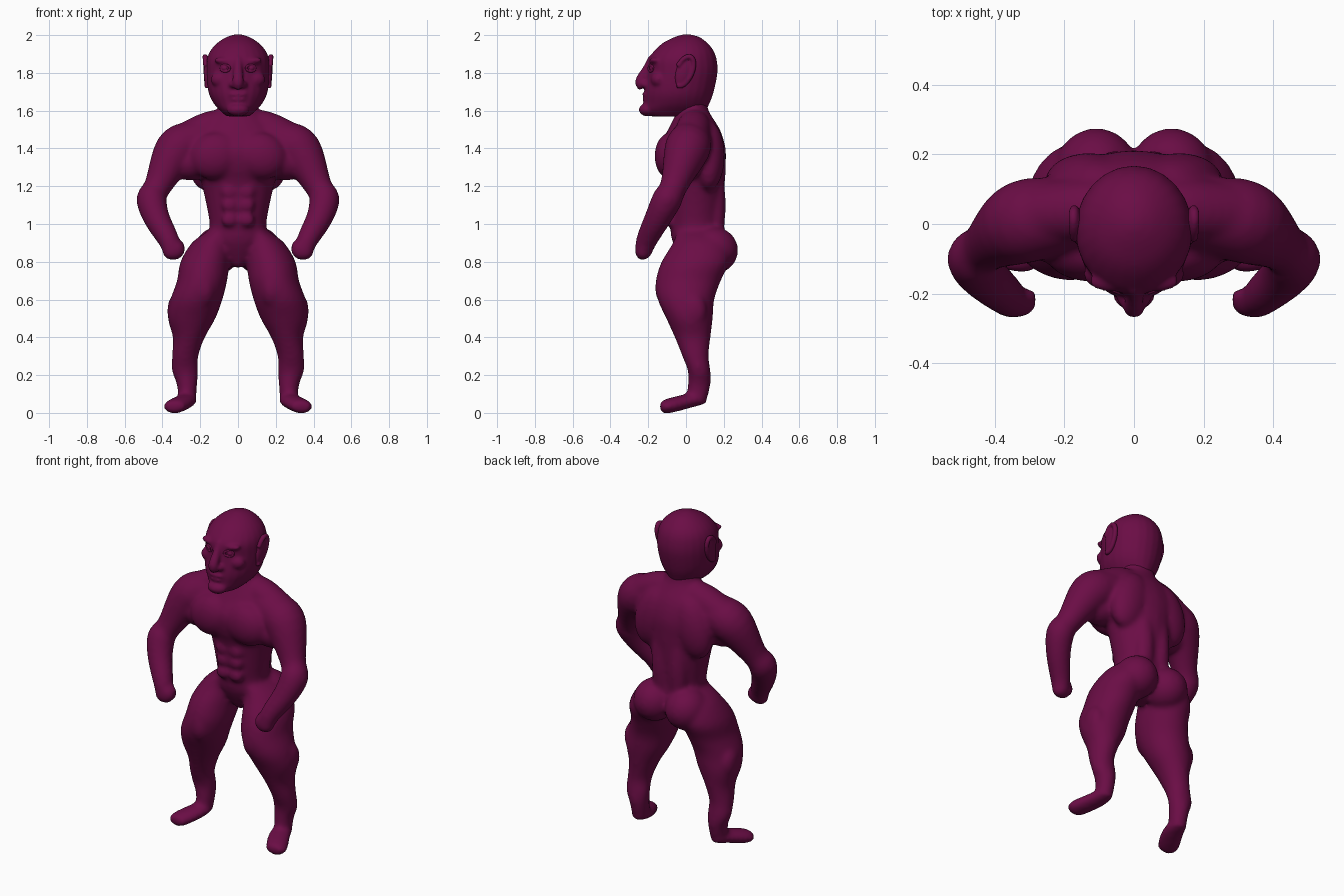
import bpy, bmesh, math
from mathutils import Vector, Matrix

cube = bpy.data.objects.get("Cube")
if cube:
    bpy.data.objects.remove(cube)

PLUM = (.145, .004, .06, 1)
skin = bpy.data.materials.new("plum skin")
skin.diffuse_color = PLUM
skin.use_nodes = True
shader = skin.node_tree.nodes["Principled BSDF"]
shader.inputs["Base Color"].default_value = PLUM
shader.inputs["Roughness"].default_value = .7

SIDES, STEPS = 24, 4
LEFT, RIGHT = 1, -1
UNIT_CIRCLE = [(math.cos(math.tau * i / SIDES), math.sin(math.tau * i / SIDES))
               for i in range(SIDES)]


def flowing(rows):
    """Fill in a smooth curve through a few control rows."""
    rows = [Vector(row) for row in rows]
    padded = [rows[0], *rows, rows[-1]]
    curve = []
    for before, start, end, after in zip(padded, rows, rows[1:], padded[3:]):
        tangent_in, tangent_out = (end - before) / 2, (after - start) / 2
        for step in range(STEPS):
            t = step / STEPS
            ease = t * t * (3 - 2 * t)
            curve.append(start.lerp(end, ease)
                         + tangent_in * t * (1 - t) ** 2
                         - tangent_out * t * t * (1 - t))
    return curve + [rows[-1]]


def bridge(bm, rings):
    """Join closed rings of points into a capped solid."""
    loops = [[bm.verts.new(point) for point in ring] for ring in rings]
    for lower, upper in zip(loops, loops[1:]):
        for i in range(SIDES):
            j = (i + 1) % SIDES
            bm.faces.new((lower[i], lower[j], upper[j], upper[i]))
    bm.faces.new(loops[0][::-1])
    bm.faces.new(loops[-1])


def loft(bm, rows, side=LEFT):
    """Level ellipses, each given by height, half width, front, back and centre x."""
    bridge(bm, [[(side * (x + half * c), (front + back) / 2 + (back - front) / 2 * s, z)
                 for c, s in UNIT_CIRCLE]
                for z, half, front, back, x in flowing(rows)])


def tube(bm, rows, side=LEFT, across=(0, 1, 0), flatness=1):
    """Round limb along a path, each point given by x, y, z and radius."""
    rows = flowing(rows)
    points = [row.xyz for row in rows]
    rings = []
    for i, row in enumerate(rows):
        ahead = points[min(i + 1, len(points) - 1)] - points[max(i - 1, 0)]
        u = Vector(across).cross(ahead).normalized()
        v = ahead.normalized().cross(u) * flatness
        ring = [points[i] + (u * c + v * s) * row.w for c, s in UNIT_CIRCLE]
        rings.append([(side * p.x, p.y, p.z) for p in ring])
    bridge(bm, rings)


def blob(bm, at, size, side=LEFT, tilt=0, roll=0):
    """Ellipsoid muscle or feature, tilted about x and rolled about y."""
    x, y, z = at
    matrix = (Matrix.Translation((side * x, y, z))
              @ Matrix.Rotation(side * roll, 4, 'Y') @ Matrix.Rotation(tilt, 4, 'X')
              @ Matrix.Diagonal((*size, 1)))
    bmesh.ops.create_uvsphere(bm, u_segments=SIDES, v_segments=SIDES // 2,
                              radius=1, matrix=matrix)


def finish(bm, name, voxel, smoothing):
    """Blend the overlapping solids into one smooth skin."""
    bmesh.ops.recalc_face_normals(bm, faces=bm.faces)
    mesh = bpy.data.meshes.new(name)
    bm.to_mesh(mesh)
    bm.free()
    mesh.materials.append(skin)
    part = bpy.data.objects.new(name, mesh)
    bpy.context.collection.objects.link(part)
    blend = part.modifiers.new("blend", 'REMESH')
    blend.mode = 'VOXEL'
    blend.voxel_size = voxel
    blend.use_smooth_shade = True
    soften = part.modifiers.new("soften", 'SMOOTH')
    soften.iterations = smoothing


# Torso and neck
body = bmesh.new()
loft(body, [(.77, .025, 0, .1, 0), (.9, .16, -.07, .19, 0), (1, .15, -.085, .19, 0),
            (1.2, .19, -.105, .205, 0), (1.3, .22, -.14, .21, 0), (1.4, .24, -.15, .21, 0),
            (1.5, .22, -.095, .18, 0), (1.6, .11, -.05, .12, 0), (1.68, .1, -.05, .11, 0)])

for side in (LEFT, RIGHT):
    # Chest, armpit, stomach, back and buttock muscles
    blob(body, at=(.12, -.08, 1.36), size=(.14, .087, .125), side=side, roll=.3)
    blob(body, at=(.24, -.01, 1.33), size=(.12, .1, .1), side=side, roll=.2)
    for height in (1.02, 1.1, 1.17):
        blob(body, at=(.045, -.085, height), size=(.045, .028, .036), side=side)
    blob(body, at=(.13, .12, 1.36), size=(.12, .085, .19), side=side, roll=-.3)
    blob(body, at=(.055, .155, 1.1), size=(.06, .055, .25), side=side)
    blob(body, at=(.108, .145, .86), size=(.123, .132, .125), side=side)

    # Shoulder slope, then arm from shoulder to wrist
    tube(body, [(.02, .05, 1.54, .07), (.14, .04, 1.51, .09), (.27, .03, 1.45, .09)], side)
    tube(body, [(.15, .03, 1.46, .1), (.25, .02, 1.43, .115), (.33, 0, 1.38, .118),
                (.425, -.065, 1.2, .073), (.457, -.1, 1.13, .08),
                (.43, -.15, 1.03, .07), (.365, -.21, .91, .056), (.345, -.23, .83, .042)], side)

    # Elbow, fist and thumb
    blob(body, at=(.5, -.1, 1.13), size=(.04, .04, .05), side=side)
    blob(body, at=(.342, -.23, .862), size=(.062, .04, .056), side=side, roll=.2)
    blob(body, at=(.305, -.21, .87), size=(.026, .024, .045), side=side)

    # Leg from hip to heel, with thigh and knee muscles
    loft(body, [(.96, .075, -.05, .19, .09), (.9, .105, -.07, .22, .14),
                (.8, .13, -.13, .23, .175), (.7, .133, -.16, .185, .19),
                (.6, .138, -.15, .15, .22), (.5, .126, -.105, .142, .245),
                (.4, .085, -.06, .13, .26), (.3, .07, -.02, .12, .28),
                (.22, .07, .01, .13, .28), (.15, .054, .01, .13, .27),
                (.045, .045, 0, .105, .27)], side)
    blob(body, at=(.33, .04, .54), size=(.045, .07, .09), side=side)
    blob(body, at=(.18, -.08, .66), size=(.07, .085, .11), side=side)

    # Foot turned slightly outward
    tube(body, [(.265, .1, .065, .03), (.27, .07, .07, .05), (.285, 0, .06, .062),
                (.335, -.1, .035, .062), (.345, -.135, .03, .04)],
         side, across=(0, 0, 1), flatness=.62)
finish(body, "body", voxel=.013, smoothing=9)

# Skull and jaw
head = bmesh.new()
loft(head, [(1.57, .06, -.19, .02, 0), (1.6, .095, -.225, .1, 0), (1.64, .13, -.22, .125, 0),
            (1.7, .157, -.22, .147, 0), (1.8, .168, -.205, .167, 0), (1.87, .165, -.2, .163, 0),
            (1.92, .145, -.165, .145, 0), (1.96, .108, -.12, .112, 0),
            (1.99, .06, -.06, .07, 0), (2.004, .015, -.015, .02, 0)])

# Chin, nose and lips
blob(head, at=(0, -.205, 1.605), size=(.06, .045, .035))
tube(head, [(0, -.18, 1.88, .02), (0, -.207, 1.82, .024),
            (0, -.24, 1.755, .03), (0, -.225, 1.725, .028)])
for height, width in ((1.685, .05), (1.66, .042)):
    blob(head, at=(0, -.21, height), size=(width, .023, .012))

# Nostrils, brows and cheeks
for side in (LEFT, RIGHT):
    blob(head, at=(.026, -.213, 1.738), size=(.024, .026, .02), side=side)
    blob(head, at=(.065, -.165, 1.862), size=(.065, .03, .02), side=side, roll=-.1)
    blob(head, at=(.085, -.145, 1.765), size=(.06, .042, .045), side=side)
finish(head, "head", voxel=.008, smoothing=8)


def arc(start, sweep, count):
    """Angles along part of a circle, in degrees, as cosine and sine pairs."""
    angles = [math.radians(start + sweep * i / count) for i in range(count + 1)]
    return [(math.cos(a), math.sin(a)) for a in angles]


# Eyeballs with raised lids, and ears with a curled rim
eyes, ears = bmesh.new(), bmesh.new()
for side in (LEFT, RIGHT):
    blob(eyes, at=(.068, -.178, 1.825), size=(.02, .016, .016), side=side)
    tube(eyes, [(.068 + .025 * c, -.186 + .012 * c, 1.825 + .018 * s, .006)
                for c, s in arc(0, 350, 12)], side)

    blob(ears, at=(.16, -.01, 1.805), size=(.022, .045, .085), side=side, tilt=-.3)
    tube(ears, [(.169 + .005 * s, -.01 + .044 * c + .025 * s, 1.808 + .078 * s, .014)
                for c, s in arc(-110, 270, 8)], side, across=(1, 0, 0))
finish(eyes, "eyes", voxel=.003, smoothing=2)
finish(ears, "ears", voxel=.006, smoothing=4)
